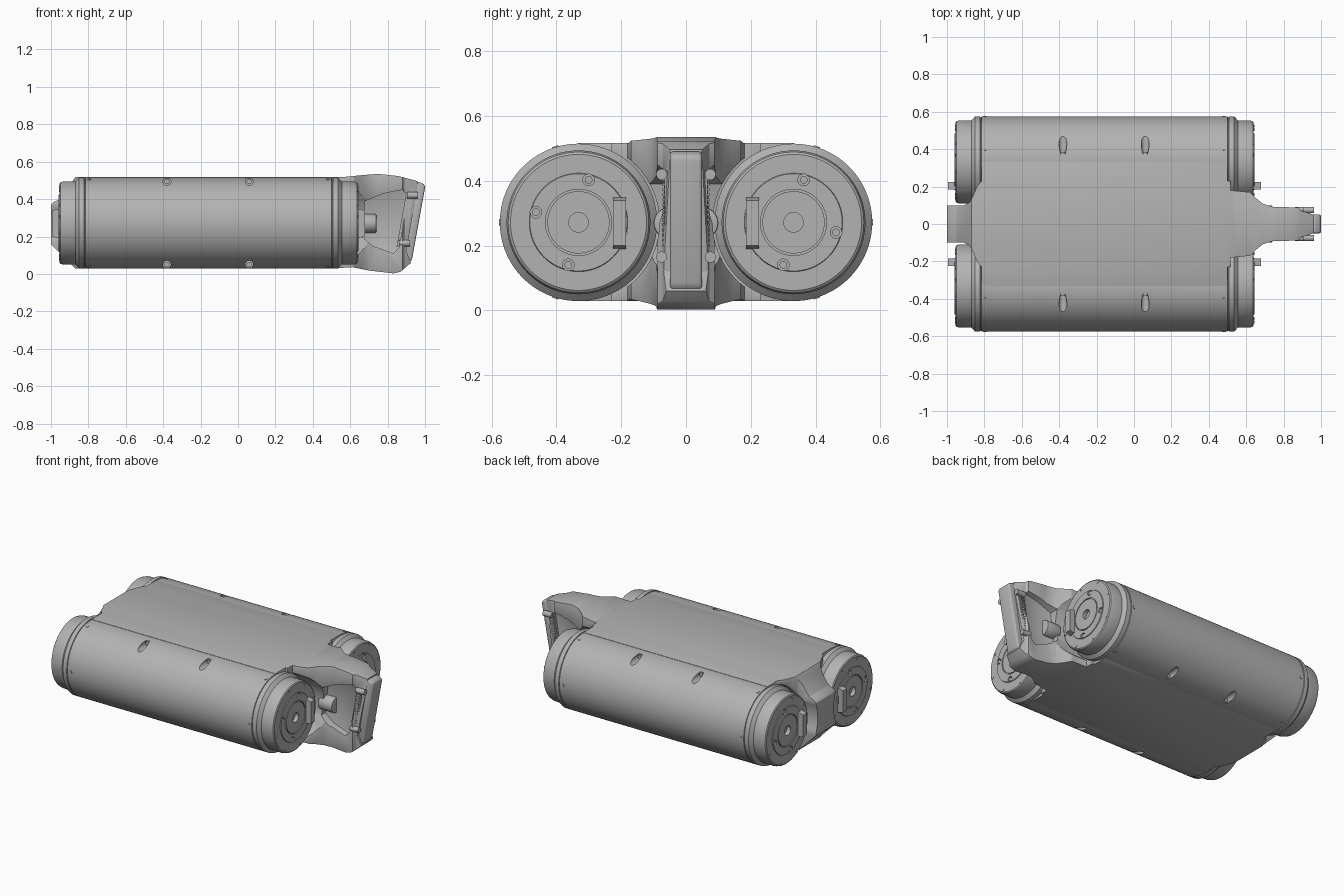
import bpy, bmesh, math
from mathutils import Matrix, Vector

if "Cube" in bpy.data.objects:
    bpy.data.objects.remove(bpy.data.objects["Cube"])

grey = bpy.data.materials.new("machined grey")
grey.use_nodes = True
COLOR = (0.45, 0.45, 0.45, 1)
grey.diffuse_color = COLOR
grey.node_tree.nodes["Principled BSDF"].inputs["Base Color"].default_value = COLOR

DRUM_Y, DRUM_Z, DRUM_R = 0.332, 0.272, 0.243
AXES = {"X": Matrix.Rotation(math.pi / 2, 4, "Y"),
        "Y": Matrix.Rotation(-math.pi / 2, 4, "X"), "Z": Matrix()}


def finish(name, bm):
    bmesh.ops.recalc_face_normals(bm, faces=bm.faces)
    mesh = bpy.data.meshes.new(name)
    bm.to_mesh(mesh)
    bm.free()
    mesh.materials.append(grey)
    obj = bpy.data.objects.new(name, mesh)
    bpy.context.collection.objects.link(obj)
    return obj


def prism(name, pts, lo, hi, plane="xy"):
    """Extrude a flat outline along z (plane xy) or along y (plane xz)."""
    place = (lambda a, b, h: (a, b, h)) if plane == "xy" else (lambda a, b, h: (a, h, b))
    bm = bmesh.new()
    face = bm.faces.new([bm.verts.new(place(a, b, lo)) for a, b in pts])
    top = bmesh.ops.extrude_face_region(bm, geom=[face])["geom"]
    shift = Vector(place(0, 0, hi - lo))
    bmesh.ops.translate(bm, vec=shift, verts=[v for v in top if isinstance(v, bmesh.types.BMVert)])
    return finish(name, bm)


def rod(name, center, radius, length, axis="X", sides=24):
    bm = bmesh.new()
    bmesh.ops.create_cone(bm, cap_ends=True, segments=sides, radius1=radius, radius2=radius,
                          depth=length, matrix=Matrix.Translation(center) @ AXES[axis])
    return finish(name, bm)


def lathe(name, profile, center, sides=96):
    """Spin (x, radius) points about a line along x."""
    bm = bmesh.new()
    verts = [bm.verts.new((x, 0, r)) for x, r in profile]
    edges = [bm.edges.new(pair) for pair in zip(verts, verts[1:])]
    bmesh.ops.spin(bm, geom=verts + edges, cent=(0, 0, 0), axis=(1, 0, 0),
                   angle=math.tau, steps=sides)
    bmesh.ops.remove_doubles(bm, verts=bm.verts, dist=1e-5)
    bmesh.ops.translate(bm, vec=center, verts=bm.verts)
    return finish(name, bm)


def bake(obj):
    graph = bpy.context.evaluated_depsgraph_get()
    mesh = bpy.data.meshes.new_from_object(obj.evaluated_get(graph))
    obj.modifiers.clear()
    obj.data = mesh


def carve(obj, cutters, operation="DIFFERENCE"):
    for cutter in cutters:
        mod = obj.modifiers.new("cut", "BOOLEAN")
        mod.operation, mod.object, mod.solver = operation, cutter, "EXACT"
    bake(obj)
    for cutter in cutters:
        bpy.data.objects.remove(cutter)


def bevel(obj, width, segments=3):
    mod = obj.modifiers.new("bevel", "BEVEL")
    mod.width, mod.segments, mod.limit_method = width, segments, "ANGLE"
    bake(obj)


def mirrored(pts):
    return pts + [(x, -y) for x, y in reversed(pts)]


# Central body: plan outline limited by the side profile
plan = mirrored([(-1, .1), (-.91, .1), (-.88, .115), (-.86, .15), (-.84, .2), (-.815, .23),
                 (-.815, .332), (.5, .332), (.5, .23), (.515, .23), (.515, .18), (.62, .17),
                 (.65, .14), (.69, .108), (.74, .092), (.88, .088), (.89, .072), (.96, .05)])
side = [(-.87, .517), (-.95, .4), (-.985, .385), (-1, .37), (-1, .16), (-.97, .13), (-.87, .029),
        (.5, .029), (.61, .036), (.7, .018), (.83, .003), (.87, .012), (.925, .06),
        (.9, .12), (.965, .495), (.86, .523), (.75, .535), (.66, .528), (.55, .517)]
body = prism("central_body", plan, -.1, .7)
carve(body, [prism("side_limit", side, -.5, .5, "xz")], "INTERSECT")

# Clearance around the drum ends and hollows in the handle flanks
cutters = []
for s in (-1, 1):
    cutters.append(rod("clearance_right_end", (-1.02, s * DRUM_Y, DRUM_Z), .25, .4, sides=64))
    cutters.append(rod("clearance_left_end", (.715, s * DRUM_Y, DRUM_Z), .25, .4, sides=64))
    hollow = [(.66, .2), (.72, .15), (.83, .11), (.86, .14), (.91, .41),
              (.88, .45), (.78, .43), (.68, .39)]
    lo, hi = sorted((s * .05, s * .3))
    cutters.append(prism("hollow", hollow, lo, hi, "xz"))
carve(body, cutters)
bevel(body, .008, 2)

# Handle end rail, slanted, and its side connector strips
rail = prism("handle_rail", [(.88, .1), (.875, .075), (.915, .06), (.93, .075), (1, .46),
                             (.997, .48), (.965, .493), (.94, .48)], -.05, .05, "xz")
bevel(rail, .012)
for s in (-1, 1):
    tag = "left" if s < 0 else "right"
    strip = prism(tag + "_connector_strip", [(.848, .145), (.89, .14), (.937, .43), (.9, .435)],
                  *sorted((s * .045, s * .066)), "xz")
    for i in range(18):
        t = i / 17
        x, z = .87 + t * .045, .155 + t * .265
        tooth = prism(f"{tag}_strip_tooth_{i}", [(x - .014, z - .004), (x + .014, z - .004),
                      (x + .015, z + .004), (x - .013, z + .004)],
                      *sorted((s * .06, s * .072)), "xz")
    for z in (.165, .42):
        x = .89 + (z - .165) * .17
        rod(tag + "_handle_bolt", (x, s * .075, z), .017, .06)
    boss = rod(tag + "_handle_boss", (.69, s * .05, .27), .05, .1, sides=32)
    bevel(boss, .006, 2)

# Drums: body, grooves, stepped caps and hub faces
LEFT_END = [(.5, DRUM_R), (.502, .238), (.506, .238), (.508, DRUM_R), (.535, DRUM_R),
            (.555, .222), (.62, .222), (.635, .217), (.64, .21), (.64, .152), (.645, .15),
            (.645, .102), (.638, .102), (.638, .096), (.645, .096), (.645, .03), (.62, .03), (.62, 0)]
flip = [(-.315 - x, r) for x, r in reversed(LEFT_END)]
for s in (-1, 1):
    tag = "front" if s < 0 else "back"
    center = Vector((0, s * DRUM_Y, DRUM_Z))
    drum = lathe(tag + "_drum", flip + LEFT_END, center)
    # Screw scoops along the top and bottom
    scoops = []
    for x in (-.38, .06):
        for v in (-1, 1):
            z = DRUM_Z + v * .222
            scoops.append(rod("scoop", (x, s * .475, z), .021, .2, "Y"))
            rod(tag + "_scoop_screw", (x, s * .378, z), .014, .012, "Y", 16)
    # Counterbores in the hub faces
    spots = [(math.radians(a), .135) for a in (25, 115, 205, 295)]
    for x in (-.96, .645):
        for a, r in spots:
            spot = center + Vector((x, r * math.cos(a + .9), r * math.sin(a + .9)))
            scoops.append(rod("counterbore", spot, .018, .03))
    carve(drum, scoops)
    for end, face in (("right", -.955), ("left", .64)):
        out = -1 if face < 0 else 1
        for a, r in spots:
            spot = center + Vector((face - out * .006, r * math.cos(a + .9), r * math.sin(a + .9)))
            rod(f"{tag}_{end}_hub_screw", spot, .012, .014, sides=12)
        # Small screws round the cap face and round the shell
        for i in range(8):
            a = math.tau * (i + .35) / 8
            ring = Vector((0, math.cos(a), math.sin(a)))
            rod(f"{tag}_{end}_cap_screw_{i}", center + ring * .2 + Vector((face, 0, 0)), .008, .006, sides=12)
        for a in (0, 73, 287):
            turn = Matrix.Rotation(math.radians(a) * s, 4, "X")
            shell = center + turn @ Vector((-.795 if out < 0 else .48, s * DRUM_R, 0))
            stud = rod(f"{tag}_{end}_shell_screw", (0, 0, 0), .01, .006, "Y", 12)
            stud.matrix_world = Matrix.Translation(shell) @ turn
        # Inner locking tab
        tab = prism(f"{tag}_{end}_lock_tab", [(0, .19), (.04, .2), (.04, .34), (0, .35)],
                    *sorted((s * .185, s * .225)), "xz")
        tab.matrix_world = Matrix.Translation((.638 if out > 0 else -.955, 0, 0)) @ \
            Matrix.Scale(out, 4, (1, 0, 0))

# Body fixing screws at the four inner corners of each end
for y in (-.095, .095):
    for z in (.05, .495):
        rod("corner_screw", (.53, y, z), .012, .06, sides=16)

for obj in bpy.context.scene.objects:
    obj.select_set(obj.type == "MESH")
bpy.context.view_layer.objects.active = body
bpy.ops.object.shade_smooth_by_angle(angle=math.radians(30))
